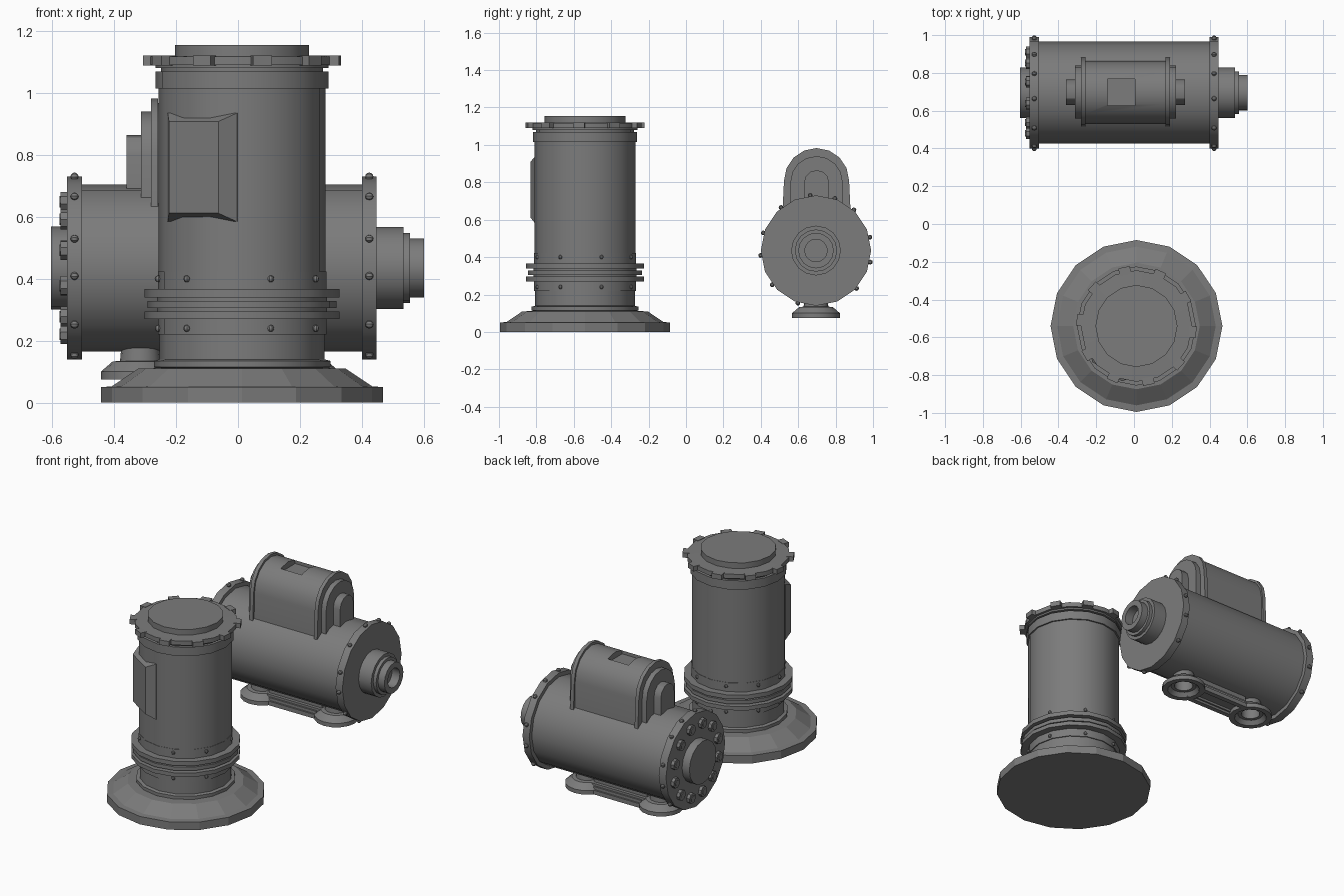
import bpy, bmesh, math
from mathutils import Matrix, Vector

if "Cube" in bpy.data.objects:
    bpy.data.objects.remove(bpy.data.objects["Cube"])

T = Matrix.Translation
R = Matrix.Rotation
TOWER = T((0.013, -0.54, 0))                                  # upright axis
MOTOR = T((0, 0.695, 0.435)) @ R(math.pi / 2, 4, 'Y')         # local z -> world x
DARK = bpy.data.materials.new("dark_metal")
DARK.diffuse_color = (.2, .2, .2, 1)
DARK.use_nodes = True
DARK.node_tree.nodes["Principled BSDF"].inputs["Base Color"].default_value = DARK.diffuse_color


def finish(name, bm, smooth=True):
    bmesh.ops.recalc_face_normals(bm, faces=bm.faces)
    me = bpy.data.meshes.new(name)
    bm.to_mesh(me)
    bm.free()
    me.materials.append(DARK)
    ob = bpy.data.objects.new(name, me)
    bpy.context.collection.objects.link(ob)
    if smooth:
        bpy.ops.object.select_all(action='DESELECT')
        bpy.context.view_layer.objects.active = ob
        ob.select_set(True)
        bpy.ops.object.shade_smooth_by_angle(angle=math.radians(30))
    return ob


def bridge(bm, lo, hi):
    for i in range(len(lo)):
        j = (i + 1) % len(lo)
        bm.faces.new((lo[i], lo[j], hi[j], hi[i]))


def lathe(name, profile, mat, n=16, smooth=True):
    """Spin (radius, height) points round local z and cap both ends."""
    bm = bmesh.new()
    rings = [[bm.verts.new(mat @ Vector((r * math.cos(a), r * math.sin(a), z)))
              for a in (2 * math.pi * i / n for i in range(n))] for r, z in profile]
    for lo, hi in zip(rings, rings[1:]):
        bridge(bm, lo, hi)
    bm.faces.new(rings[0])
    bm.faces.new(rings[-1])
    return finish(name, bm, smooth)


def extrude_x(name, outline, x0, x1):
    """Prism from a (y, z) outline."""
    bm = bmesh.new()
    a, b = ([bm.verts.new((x, y, z)) for y, z in outline] for x in (x0, x1))
    bm.faces.new(a)
    bm.faces.new(b)
    bridge(bm, a, b)
    return finish(name, bm)


def arch(r, top, bottom, flare=0.0, n=8):
    zc = top - r
    pts = [(0.698 + r * math.cos(math.pi * i / n), zc + r * math.sin(math.pi * i / n)) for i in range(n + 1)]
    return [(0.698 + r + flare, bottom)] + pts + [(0.698 - r - flare, bottom)]


def rivets(name, mat, radius, heights, angles, size):
    bm = bmesh.new()
    for h in heights:
        for a in angles:
            m = mat @ R(math.radians(a), 4, 'Z') @ T((radius, 0, h))
            bmesh.ops.create_uvsphere(bm, u_segments=8, v_segments=6, radius=size, matrix=m)
    finish(name, bm)


# --- Upright drum ---
lathe("drum_base", [(.455, 0), (.455, .05), (.42, .053), (.335, .11), (.25, .112)], TOWER, smooth=False)
lathe("drum_body", [(.25, .1), (.285, .115), (.285, .135), (.266, .14), (.266, .22), (.272, .22), (.272, .27),
                    (.315, .27), (.315, .295), (.275, .295), (.275, .305), (.305, .305), (.305, .328),
                    (.275, .328), (.275, .34), (.315, .34), (.315, .367), (.272, .367), (.272, .423),
                    (.27, .423), (.27, 1.015), (.279, 1.015), (.279, 1.07), (.262, 1.07), (.262, 1.082)], TOWER)
lathe("drum_lid", [(.28, 1.08), (.28, 1.09), (.295, 1.09), (.295, 1.118), (.217, 1.12), (.217, 1.155)], TOWER)
rivets("drum_rivets", TOWER, .272, (.24, .40),
       [a - 90 for a in (-85, -41, 20, 61, 109, 155, 200, 240)], .011)

# Lugs round the lid rim
bm = bmesh.new()
for i in range(10):
    m = TOWER @ R(math.radians(-78 + 36 * i), 4, 'Z') @ T((.298, 0, 1.105)) @ Matrix.Diagonal((.04, .062, .031, 1))
    bmesh.ops.create_cube(bm, size=1, matrix=m)
finish("lid_lugs", bm, False)

# Tapered panel box on the drum, turned to the front left
bm = bmesh.new()
m = TOWER @ R(math.radians(-33), 4, 'Z')
corners = ((-1, -1), (1, -1), (1, 1), (-1, 1))
back, mid, face = ([bm.verts.new(m @ Vector((w * s, -d, .76 + h * t))) for s, t in corners]
                   for w, d, h in ((.133, .2, .175), (.133, .236, .175), (.095, .287, .148)))
bm.faces.new(back)
bm.faces.new(face)
bridge(bm, back, mid)
bridge(bm, mid, face)
finish("drum_panel", bm, False)

# --- Horizontal motor ---
lathe("motor_body", [(.295, -.553), (.295, -.503), (.27, -.503), (.27, .4), (.295, .4), (.295, .447)], MOTOR)
lathe("shaft_hub", [(.133, .44), (.133, .535), (.113, .535), (.113, .556), (.095, .556), (.095, .6),
                    (.06, .6), (.06, .545)], MOTOR)
lathe("rear_hub", [(.134, -.604), (.134, -.54)], MOTOR)
front_angles = [270 - e for e in (84, 51, 18.5, -5, -38, -71)]
back_angles = [90 + e for e in (70, 47, 14, -12, -43)]
rivets("flange_rivets", MOTOR, .297, (-.528, .424), front_angles + back_angles, .013)

# Bolts on the rear face
bm = bmesh.new()
for i in range(12):
    m = MOTOR @ R(math.radians(15 + 30 * i), 4, 'Z') @ T((.222, 0, -.56))
    bmesh.ops.create_cone(bm, cap_ends=True, segments=8, radius1=.032, radius2=.032, depth=.026, matrix=m)
    bmesh.ops.create_cone(bm, cap_ends=True, segments=6, radius1=.019, radius2=.019, depth=.03,
                          matrix=m @ T((0, 0, -.002)))
finish("rear_bolts", bm, False)

# --- Arched top housing, with stepped ends ---
housing = extrude_x("top_housing", arch(.165, .968, .58, .005), -.26, .185)
for side, flip in (("left", -1), ("right", 1)):
    for part, outline, a, b in (("plate", arch(.174, .983, .6, .01), .213, .236),
                                ("cover", arch(.14, .94, .65), .23, .268),
                                ("boss", arch(.067, .865, .65, 0, 6), .263, .315)):
        xs = sorted((-.045 + flip * a, -.045 + flip * b))
        extrude_x(f"housing_{part}_{side}", outline, *xs)

# Shallow pocket in the housing roof
bm = bmesh.new()
bmesh.ops.create_cube(bm, size=1, matrix=T((-.067, .698, .97)) @ Matrix.Diagonal((.145, .14, .08, 1)))
cutter = finish("pocket_cutter", bm, False)
cutter.hide_render = True
mod = housing.modifiers.new("pocket", 'BOOLEAN')
mod.operation, mod.solver, mod.object = 'DIFFERENCE', 'EXACT', cutter
bpy.context.view_layer.objects.active = housing
bpy.ops.object.modifier_apply(modifier=mod.name)
bpy.data.objects.remove(cutter)

# --- Feet: hollow bell discs joined by a strip ---
for name, x in (("foot_left", -.315), ("foot_right", .2)):
    lathe(name, [(.055, .19), (.055, .1), (.075, .1), (.095, .075), (.128, .075), (.128, .1),
                 (.09, .133), (.066, .135), (.06, .2)], T((x, .695, 0)))
bm = bmesh.new()
for y, z, w, h in ((.695, .118, .12, .03), (.63, .088, .03, .026), (.76, .088, .03, .026), (.695, .15, .08, .05)):
    bmesh.ops.create_cube(bm, size=1, matrix=T((-.057, y, z)) @ Matrix.Diagonal((.37, w, h, 1)))
for s in (-1, 1):
    bmesh.ops.create_cube(bm, size=1, matrix=T((-.057, .695 + s * .055, .104)) @ Matrix.Diagonal((.33, .03, .03, 1)))
finish("foot_strip", bm, False)
